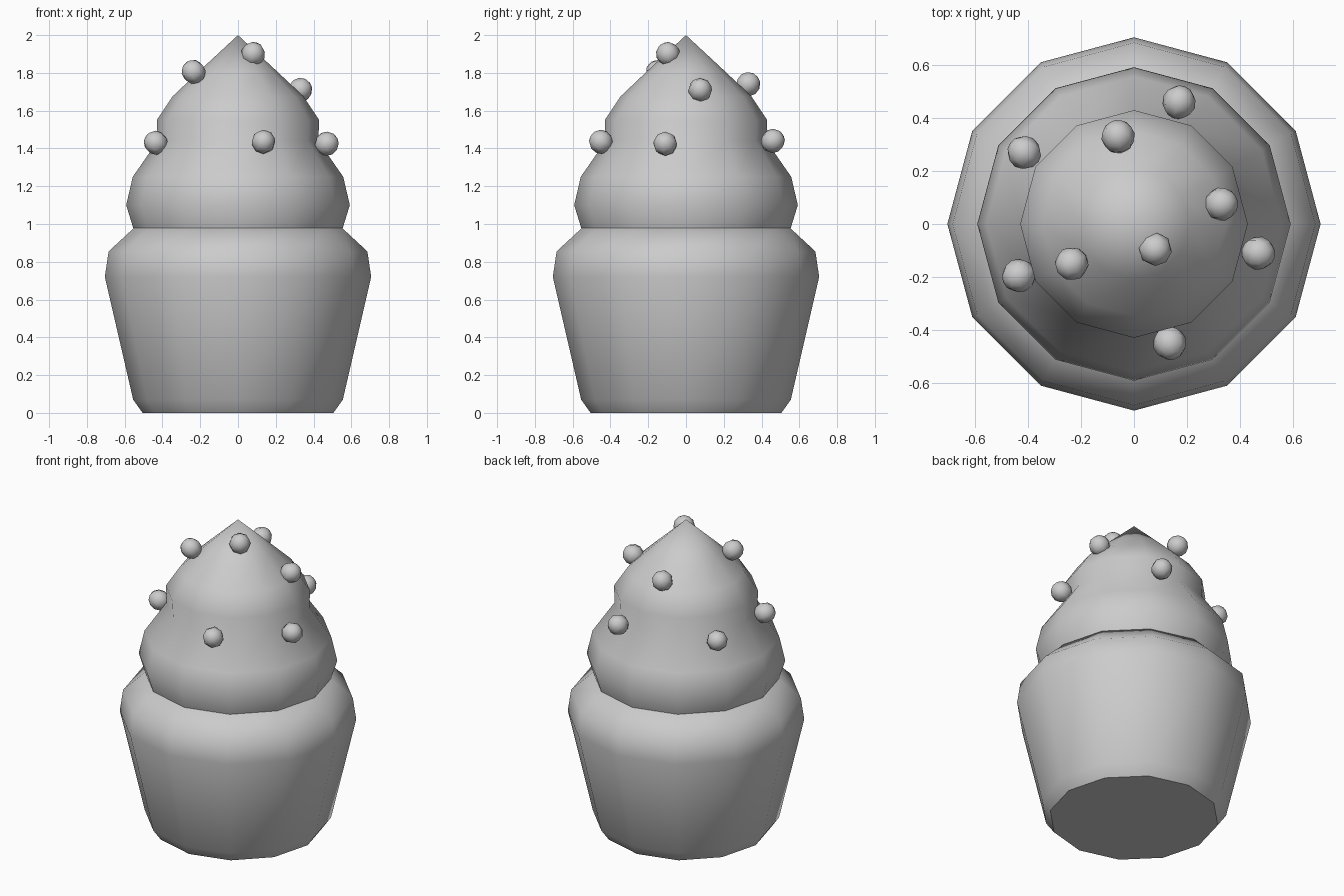
import bpy
import bmesh
import math
from mathutils import Vector

cube = bpy.data.objects.get("Cube")
if cube:
    bpy.data.objects.remove(cube, do_unlink=True)

SIDES = 12

grey = bpy.data.materials.new("plain_grey")
grey.use_nodes = True
grey.diffuse_color = (0.6, 0.6, 0.6, 1)
grey.node_tree.nodes["Principled BSDF"].inputs["Base Color"].default_value = (0.6, 0.6, 0.6, 1)


def finish(bm, name):
    """Turn a bmesh into a smooth-shaded object that keeps its sharp edges."""
    bmesh.ops.recalc_face_normals(bm, faces=bm.faces)
    mesh = bpy.data.meshes.new(name)
    bm.to_mesh(mesh)
    bm.free()
    mesh.materials.append(grey)
    obj = bpy.data.objects.new(name, mesh)
    bpy.context.collection.objects.link(obj)
    bpy.ops.object.select_all(action="DESELECT")
    obj.select_set(True)
    bpy.context.view_layer.objects.active = obj
    bpy.ops.object.shade_smooth_by_angle(angle=math.radians(45))
    return obj


def lathe(name, profile, tip=None):
    """Revolve (radius, height) points; close the top flat or with a point."""
    bm = bmesh.new()
    rings = []
    for r, z in profile:
        angles = [math.tau * i / SIDES for i in range(SIDES)]
        rings.append([bm.verts.new((r * math.cos(a), r * math.sin(a), z)) for a in angles])
    for low, high in zip(rings, rings[1:]):
        for i in range(SIDES):
            j = (i + 1) % SIDES
            bm.faces.new((low[i], low[j], high[j], high[i]))
    bm.faces.new(rings[0][::-1])
    if tip is None:
        bm.faces.new(rings[-1])
    else:
        apex = bm.verts.new((0, 0, tip))
        for i in range(SIDES):
            bm.faces.new((rings[-1][i], rings[-1][(i + 1) % SIDES], apex))
    return finish(bm, name)


# Cake cup with a rounded rim
lathe("cake_base", [(0.505, 0), (0.555, 0.07), (0.705, 0.72), (0.685, 0.855), (0.55, 0.98)])

# Two swirls of frosting rising to a point
lathe("frosting", [(0.555, 0.98), (0.592, 1.1), (0.557, 1.25), (0.425, 1.44),
                   (0.43, 1.55), (0.347, 1.675), (0.21, 1.805)], tip=2.0)

# Round sprinkles, each turned to face outwards
sprinkles = [
    (0.08, -0.095, 1.9), (-0.235, -0.15, 1.805), (0.33, 0.075, 1.71),
    (-0.06, 0.33, 1.74), (0.17, 0.46, 1.44), (-0.415, 0.27, 1.42),
    (0.47, -0.11, 1.425), (-0.435, -0.195, 1.43), (0.135, -0.45, 1.435),
]
for n, spot in enumerate(sprinkles, 1):
    bm = bmesh.new()
    bmesh.ops.create_uvsphere(bm, u_segments=8, v_segments=6, radius=0.064)
    ball = finish(bm, f"sprinkle_{n}")
    ball.location = spot
    outward = Vector((spot[0], spot[1], 0.25))
    ball.rotation_euler = outward.to_track_quat("Z", "Y").to_euler()
